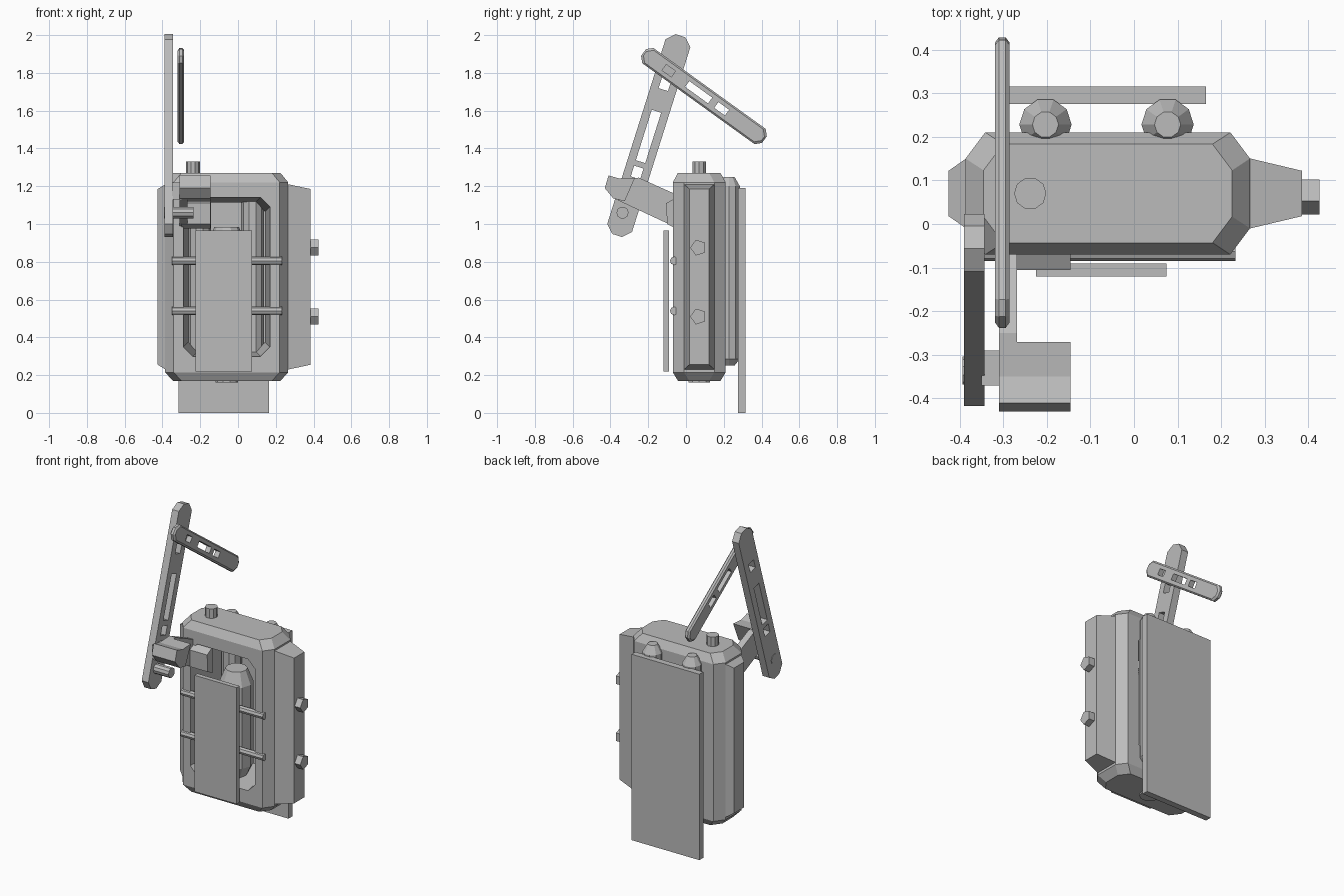
import bpy, bmesh, math
from mathutils import Vector

if "Cube" in bpy.data.objects:
    bpy.data.objects.remove(bpy.data.objects["Cube"])

CX, CY = -0.06, 0.07          # centre of the pack frame
grey = bpy.data.materials.new("plain_grey")
grey.diffuse_color = (0.5, 0.5, 0.5, 1)
grey.use_nodes = True
grey.node_tree.nodes["Principled BSDF"].inputs["Base Color"].default_value = grey.diffuse_color


def loft(name, rings):
    """Closed solid through a list of rings with equal point counts."""
    bm = bmesh.new()
    loops = [[bm.verts.new(p) for p in ring] for ring in rings]
    n = len(loops[0])
    for a, b in zip(loops, loops[1:]):
        for i in range(n):
            bm.faces.new((a[i], a[(i + 1) % n], b[(i + 1) % n], b[i]))
    bm.faces.new(loops[0][::-1])
    bm.faces.new(loops[-1])
    bmesh.ops.recalc_face_normals(bm, faces=bm.faces)
    me = bpy.data.meshes.new(name)
    bm.to_mesh(me)
    bm.free()
    me.materials.append(grey)
    ob = bpy.data.objects.new(name, me)
    bpy.context.collection.objects.link(ob)
    return ob


def box(name, x, y, z):
    return loft(name, [[(a, y[0], z[0]), (a, y[1], z[0]),
                        (a, y[1], z[1]), (a, y[0], z[1])] for a in x])


def side_prism(name, yz, x0, x1):
    return loft(name, [[(x, y, z) for y, z in yz] for x in (x0, x1)])


def turned(name, centre, profile, sides=10, axis='Z', phase=0.0):
    """Solid of revolution from (radius, position) pairs."""
    rings = []
    for r, h in profile:
        ring = []
        for i in range(sides):
            t = 2 * math.pi * i / sides + phase
            u, v = centre[0] + r * math.cos(t), centre[1] + r * math.sin(t)
            ring.append((u, v, h) if axis == 'Z' else (h, u, v))
        rings.append(ring)
    return loft(name, rings)


def cut(ob, cutter):
    m = ob.modifiers.new("cut", 'BOOLEAN')
    m.operation, m.object, m.solver = 'DIFFERENCE', cutter, 'EXACT'
    bpy.context.view_layer.objects.active = ob
    bpy.ops.object.modifier_apply(modifier=m.name)
    bpy.data.objects.remove(cutter)


def clipped(hw, hd, c, d):
    """Rectangle with clipped corners, centred on the origin."""
    return [(hw - c, -hd), (hw, -hd + d), (hw, hd - d), (hw - c, hd),
            (-hw + c, hd), (-hw, hd - d), (-hw, -hd + d), (-hw + c, -hd)]


def slotted_link(name, start, end, half, clip, x0, x1, slots, slot_half, rim=0.0):
    """Flat bar in the side plane with clipped ends and square slots."""
    a, b = Vector(start), Vector(end)
    d = (b - a).normalized()
    nrm = Vector((-d.y, d.x))
    mid, hl = (a + b) / 2, (b - a).length / 2

    def ring(x, inset):
        pts = [mid + d * u + nrm * v
               for u, v in clipped(hl - inset, half - inset, clip, clip)]
        return [(x, p.x, p.y) for p in pts]
    if rim:
        rings = [ring(x0, rim), ring(x0 + rim, 0), ring(x1 - rim, 0), ring(x1, rim)]
    else:
        rings = [ring(x0, 0), ring(x1, 0)]
    ob = loft(name, rings)
    for t, length in slots:
        c = a + d * t
        quad = [c + d * u * length / 2 + nrm * v * slot_half
                for u, v in ((-1, -1), (1, -1), (1, 1), (-1, 1))]
        cut(ob, side_prism("slot_cutter", [tuple(p) for p in quad], x0 - 0.02, x1 + 0.02))
    return ob


# Pack frame with a clipped plan and a tapering opening right through it
frame = loft("pack_frame", [
    [(CX + x, CY + y, z) for x, y in clipped(hw, hd, 0.045, 0.06)]
    for hw, hd, z in ((0.285, 0.113, 0.17), (0.326, 0.14, 0.215),
                      (0.326, 0.14, 1.22), (0.285, 0.113, 1.27))])
cut(frame, loft("opening_cutter", [
    [(CX + x, y, 0.72 + z) for x, z in clipped(hw, hh, 0.05, 0.05)]
    for hw, hh, y in ((0.232, 0.424, -0.1), (0.2, 0.392, 0.24))]))

# Side boxes, narrowing away from the frame
for name, xs in (("right_side_box", (0.2, 0.267, 0.385)),
                 ("left_side_box", (-0.33, -0.385, -0.425))):
    loft(name, [[(x, CY + sy * hy, 0.72 + sz * hz)
                 for sy, sz in ((-1, -1), (1, -1), (1, 1), (-1, 1))]
                for x, hy, hz in zip(xs, (0.08, 0.08, 0.052), (0.49, 0.49, 0.465))])

# Side knobs and top knob
for i, z in enumerate((0.51, 0.875)):
    turned(f"side_knob_{i + 1}", (0.066, z), ((0.044, 0.36), (0.044, 0.425)),
           5, 'X', math.pi / 5)
turned("top_knob", (-0.238, CY), ((0.037, 1.2), (0.037, 1.33)))

# Main canister inside the frame and two slim bottles behind it
turned("main_canister", (CX, CY), ((0.06, 0.16), (0.06, 0.3), (0.1, 0.38),
                                   (0.1, 0.9), (0.065, 0.985)))
for name, x in (("left_bottle", -0.203), ("right_bottle", 0.077)):
    turned(name, (x, 0.228), ((0.03, 0.25), (0.06, 0.285), (0.06, 1.2), (0.03, 1.25)))

# Flat panels and the two rails holding the front one
box("back_panel", (-0.315, 0.165), (0.275, 0.315), (0.0, 1.19))
box("front_panel", (-0.225, 0.075), (-0.12, -0.09), (0.22, 0.965))
for i, z in enumerate((0.54, 0.805)):
    turned(f"front_rail_{i + 1}", (-0.063, z), ((0.022, -0.35), (0.022, 0.233)), 8, 'X')

# Shoulder bracket: outer block, side wall, block at the frame, boss and pin
side_prism("bracket_outer_block",
           [(-0.41, 1.257), (-0.35, 1.24), (-0.27, 1.245), (-0.325, 1.12),
            (-0.385, 1.135), (-0.43, 1.19)], -0.31, -0.145)
side_prism("bracket_wall",
           [(-0.35, 1.24), (-0.25, 1.245), (-0.06, 1.16), (-0.06, 0.985),
            (-0.36, 1.125)], -0.31, -0.268)
side_prism("bracket_inner_block",
           [(-0.105, 1.11), (-0.05, 1.14), (-0.05, 0.975), (-0.1, 1.0)], -0.3, -0.145)
box("bracket_boss", (-0.35, -0.3), (-0.37, -0.29), (1.13, 1.22))
turned("elbow_pin", (-0.336, 1.06), ((0.032, -0.393), (0.032, -0.235)), 10, 'X')

# Folded arm made of two slotted links
slotted_link("lower_arm_link", (-0.364, 0.939), (-0.03, 1.997), 0.069, 0.042,
             -0.39, -0.343, ((0.35, 0.06), (0.455, 0.09), (0.595, 0.19), (0.84, 0.06)), 0.026)
slotted_link("upper_arm_link", (-0.225, 1.908), (0.415, 1.447), 0.05, 0.028,
             -0.319, -0.285, ((0.165, 0.06), (0.36, 0.15), (0.51, 0.07)), 0.019, 0.009)
